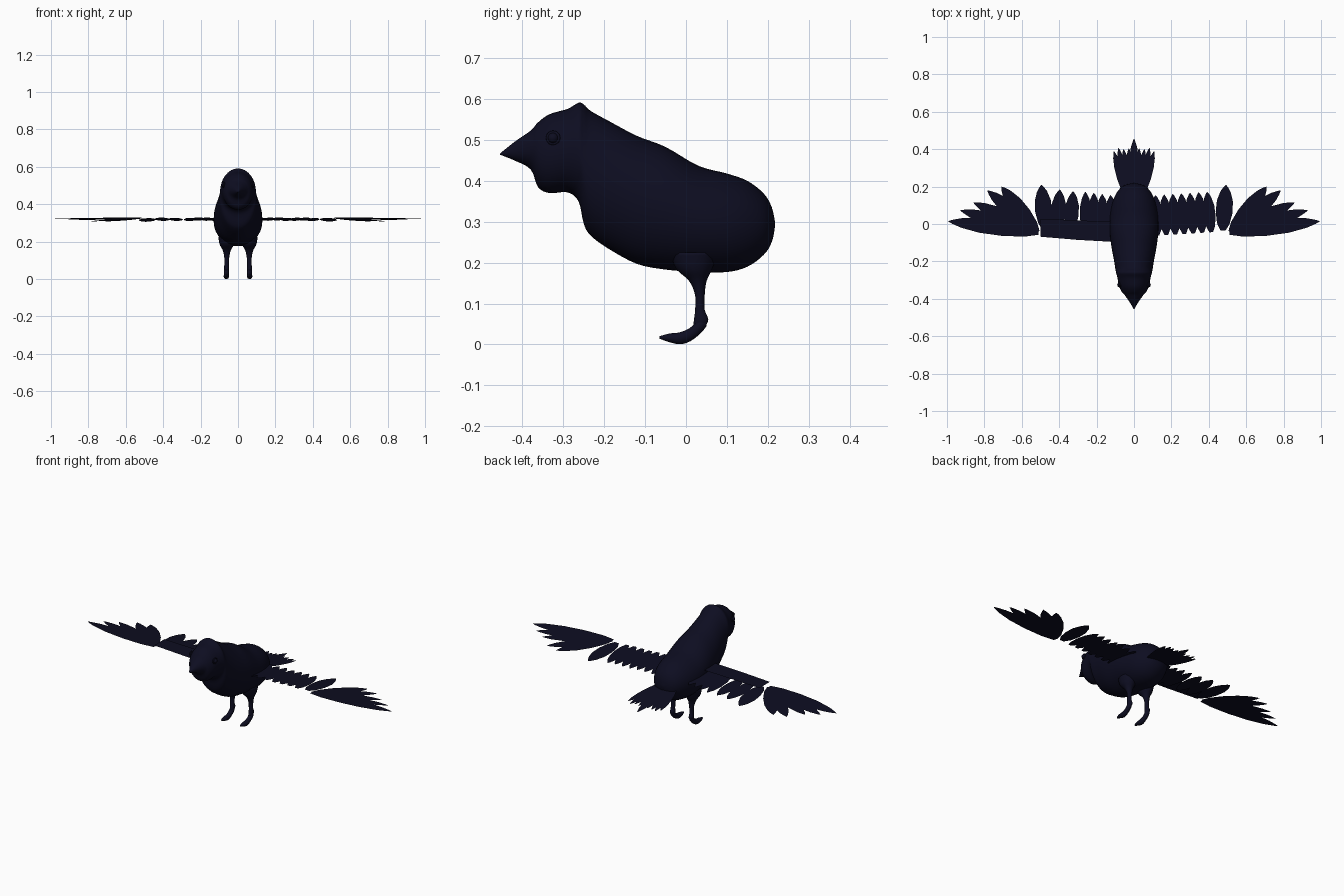
import bpy, bmesh, math
from mathutils import Vector

cube = bpy.data.objects.get("Cube")
if cube:
    bpy.data.objects.remove(cube, do_unlink=True)

# One dark plumage colour
plumage = bpy.data.materials.new("midnight_blue_plumage")
plumage.use_nodes = True
colour = (0.004, 0.004, 0.015, 1)
plumage.diffuse_color = colour
plumage.node_tree.nodes["Principled BSDF"].inputs["Base Color"].default_value = colour


def finish(name, bm, smooth=True):
    mesh = bpy.data.meshes.new(name)
    bm.to_mesh(mesh)
    bm.free()
    mesh.materials.append(plumage)
    for poly in mesh.polygons:
        poly.use_smooth = smooth
    obj = bpy.data.objects.new(name, mesh)
    bpy.context.collection.objects.link(obj)
    return obj


def smooth_path(points, steps=4):
    """Catmull-Rom interpolation through tuples of any length."""
    pts = [Vector(p) for p in points]
    result = []
    for i in range(len(pts) - 1):
        a, b, c, d = pts[max(i - 1, 0)], pts[i], pts[i + 1], pts[min(i + 2, len(pts) - 1)]
        for s in range(steps):
            t = s / steps
            result.append((b * 2 + (c - a) * t + (a * 2 - b * 5 + c * 4 - d) * t ** 2
                           + (b * 3 - a - c * 3 + d) * t ** 3) / 2)
    return result + [pts[-1]]


def loft(name, rings, sides):
    """Each ring is (centre, first half axis, second half axis)."""
    bm = bmesh.new()
    loops = []
    for centre, u, v in rings:
        angles = [math.tau * k / sides for k in range(sides)]
        loops.append([bm.verts.new(Vector(centre) + u * math.cos(a) + v * math.sin(a))
                      for a in angles])
    for low, high in zip(loops, loops[1:]):
        for k in range(sides):
            n = (k + 1) % sides
            bm.faces.new((low[k], low[n], high[n], high[k]))
    bm.faces.new(loops[0])
    bm.faces.new(loops[-1])
    bmesh.ops.recalc_face_normals(bm, faces=bm.faces)
    return finish(name, bm)


X, Y, Z = Vector((1, 0, 0)), Vector((0, 1, 0)), Vector((0, 0, 1))

# Beak, head and body: y, half width, top, bottom
body = smooth_path([
    (-.455, .003), (-.42, .024), (-.385, .046)], 1)
stations = [
    (-.455, .002, .467, .464), (-.42, .022, .495, .45), (-.38, .05, .523, .428),
    (-.362, .066, .543, .385), (-.334, .079, .563, .37), (-.29, .088, .576, .372),
    (-.263, .095, .591, .35), (-.25, .098, .587, .295), (-.233, .101, .571, .266),
    (-.188, .108, .546, .233), (-.12, .121, .51, .197), (-.05, .129, .483, .183),
    (.03, .13, .437, .177), (.1, .12, .418, .177), (.15, .102, .4, .19),
    (.19, .075, .369, .219), (.21, .043, .335, .251), (.218, .004, .297, .29)]
loft("body", [((0, y, (top + low) / 2), X * w, Z * (top - low) / 2)
              for y, w, top, low in smooth_path(stations)], 32)

# Legs: z, y, x, half width, half depth;  feet: y, z, half width, half height
leg = [(.225, .02, .06, .045, .06), (.185, .02, .06, .038, .045),
       (.155, .029, .06, .022, .022), (.12, .034, .06, .014, .012),
       (.085, .034, .061, .012, .012), (.06, .037, .061, .013, .018),
       (.04, .031, .061, .01, .014)]
foot = [(.05, .052, .006, .008), (.035, .045, .013, .019), (.01, .024, .013, .017),
        (-.015, .015, .015, .015), (-.04, .016, .013, .011), (-.065, .017, .004, .003)]
for side, label in ((1, "left"), (-1, "right")):
    loft(label + "_leg", [((side * x, y, z), X * w, Y * d)
                          for z, y, x, w, d in smooth_path(leg)], 14)
    loft(label + "_foot", [((side * .062, y, z), X * w, Z * h)
                           for y, z, w, h in smooth_path(foot)], 14)
    # Eyeball inside a raised lid
    bpy.ops.mesh.primitive_uv_sphere_add(segments=16, ring_count=10, radius=.013,
                                         location=(side * .077, -.325, .505))
    eye = bpy.context.object
    eye.name = label + "_eye"
    bpy.ops.mesh.primitive_torus_add(major_segments=20, minor_segments=8, major_radius=.014,
                                     minor_radius=.004, location=(side * .078, -.325, .505),
                                     rotation=(0, math.pi / 2, side * -.2))
    lid = bpy.context.object
    lid.name = label + "_eyelid"
    for obj in (eye, lid):
        obj.data.materials.append(plumage)
        for poly in obj.data.polygons:
            poly.use_smooth = True


def wing_height(y):
    return .323 - .08 * y


def tail_height(y):
    return .3 - .15 * y


def feathers(name, items, height):
    """Flat leaf shapes; each item is (base, tip, width)."""
    bm = bmesh.new()
    outline = ((0, .3), (.15, .75), (.4, 1), (.65, .95), (.85, .6), (.95, .25))
    for n, (base, tip, width) in enumerate(items):
        base, tip = Vector(base), Vector(tip)
        across = (tip - base).orthogonal().normalized() * width / 2
        flat = [base.lerp(tip, t) + across * w for t, w in outline] + [tip]
        flat += [base.lerp(tip, t) - across * w for t, w in reversed(outline)]
        face = bm.faces.new([bm.verts.new((p.x, p.y, height(p.y) + (n % 3) * .0012))
                             for p in flat])
        face.normal_update()
        if face.normal.z < 0:
            face.normal_flip()
    return finish(name, bm, False)


# Outer wing fans
fan = [((.51, -.045), (.995, .015), .085), ((.53, -.04), (.93, .073), .075),
       ((.52, -.04), (.86, .115), .075), ((.515, -.045), (.785, .18), .08),
       ((.515, -.045), (.71, .2), .085)]
for side, label in ((1, "left"), (-1, "right")):
    feathers(label + "_outer_feathers",
             [((side * b[0], b[1]), (side * t[0], t[1]), w) for b, t, w in fan], wing_height)

# Inner wing feathers, packed on the left and spread on the right
left_inner = [((.125 + i * .048, -.062 + i * .003), (.115 + i * .046, .155 + i * .003), .064)
              for i in range(7)]
left_inner.append(((.475, -.035), (.492, .21), .09))
feathers("left_inner_feathers", left_inner, wing_height)
right_inner = [((-.12 - i * .045, -.06), (-.125 - i * .045, .155 + i * .006), .064)
               for i in range(4)]
right_inner += [((-.34, -.04), (-.325, .175), .075), ((-.41, -.04), (-.397, .185), .08),
                ((-.475, -.03), (-.495, .21), .09)]
feathers("right_inner_feathers", right_inner, wing_height)

# Flat covert strip over the right wing
bm = bmesh.new()
bm.faces.new([bm.verts.new((x, y, .344)) for x, y in
              ((-.5, -.068), (-.3, -.085), (-.08, -.097), (-.08, .01), (-.5, .028))])
finish("right_wing_covert", bm, False)

# Tail fan
tail = [((0, .15), (0, .457), .055)]
for side in (1, -1):
    for base, x, y in ((.012, .028, .405), (.022, .056, .402), (.034, .083, .408), (.042, .108, .39)):
        tail.append(((side * base, .15), (side * x, y), .045))
feathers("tail_feathers", tail, tail_height)
